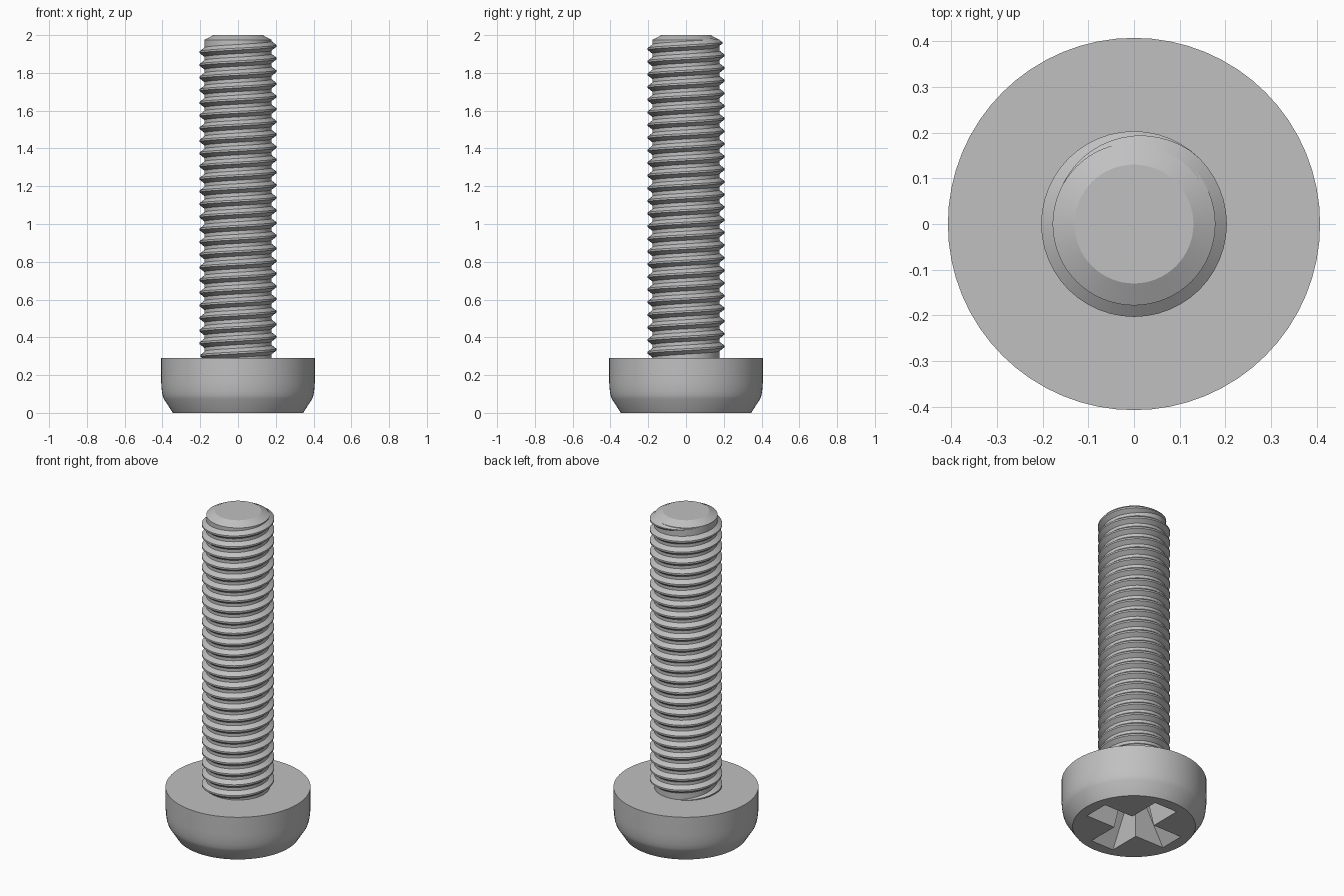
import bpy, bmesh, math
from mathutils import Vector

if "Cube" in bpy.data.objects:
    bpy.data.objects.remove(bpy.data.objects["Cube"], do_unlink=True)

steel = bpy.data.materials.new("grey_steel")
steel.use_nodes = True
grey = (0.53, 0.53, 0.53, 1)
steel.diffuse_color = grey
steel.node_tree.nodes["Principled BSDF"].inputs["Base Color"].default_value = grey


def make_object(name, bm):
    bmesh.ops.recalc_face_normals(bm, faces=bm.faces)
    mesh = bpy.data.meshes.new(name)
    bm.to_mesh(mesh)
    bm.free()
    mesh.materials.append(steel)
    obj = bpy.data.objects.new(name, mesh)
    bpy.context.collection.objects.link(obj)
    return obj


def select(obj):
    bpy.ops.object.select_all(action="DESELECT")
    obj.select_set(True)
    bpy.context.view_layer.objects.active = obj


def smooth(obj):
    select(obj)
    bpy.ops.object.shade_smooth_by_angle(angle=math.radians(25))


def skin(bm, rings):
    # Bridge successive closed rings and cap both ends
    n = len(rings[0])
    for a, b in zip(rings, rings[1:]):
        for i in range(n):
            j = (i + 1) % n
            bm.faces.new((a[i], a[j], b[j], b[i]))
    bm.faces.new(rings[0])
    bm.faces.new(rings[-1])


def lathe(name, profile, sides=64):
    bm = bmesh.new()
    rings = []
    for r, z in profile:
        angles = [math.tau * i / sides for i in range(sides)]
        rings.append([bm.verts.new((r * math.cos(a), r * math.sin(a), z)) for a in angles])
    skin(bm, rings)
    return make_object(name, bm)


def tapered_slot(name, outer, inner):
    # Each section is half length, half width, height
    bm = bmesh.new()
    corners = ((-1, -1), (1, -1), (1, 1), (-1, 1))
    rings = [[bm.verts.new((x * l, y * w, z)) for x, y in corners] for l, w, z in (outer, inner)]
    skin(bm, rings)
    return make_object(name, bm)


# Pan head with a rounded rim
head = lathe("head", [(0.345, 0), (0.393, 0.075), (0.399, 0.092), (0.403, 0.115),
                      (0.406, 0.145), (0.407, 0.18), (0.407, 0.29)])

# Cross recess in the underside of the head
for turn in (0, math.pi / 2):
    cutter = tapered_slot("recess_cutter", (0.285, 0.08, -0.01), (0.13, 0.05, 0.2))
    cutter.rotation_euler.z = turn
    cutter.hide_render = True
    bpy.context.view_layer.update()
    cut = head.modifiers.new("recess", "BOOLEAN")
    cut.operation = "DIFFERENCE"
    cut.solver = "EXACT"
    cut.object = cutter
    select(head)
    bpy.ops.object.modifier_apply(modifier=cut.name)
    bpy.data.objects.remove(cutter, do_unlink=True)
smooth(head)

# Shank core with a chamfered tip
CORE, CREST = 0.178, 0.203
smooth(lathe("shank", [(CORE, 0.28), (CORE, 1.975), (0.13, 2.0)]))

# Right-handed helical thread that fades out near the tip
PITCH, STEPS = 0.067, 48
END_ANGLE, END_Z = math.radians(150), 1.971
count = int((END_Z - 0.285) / PITCH * STEPS)
fade = STEPS * 100 / 360
bm = bmesh.new()
rings = []
for k in range(count, -1, -1):
    angle = END_ANGLE - math.tau * k / STEPS
    z = END_Z - PITCH * k / STEPS
    t = max(0.04, min(1, k / fade, (count - k) / fade))
    tip = CORE + (CREST - CORE) * t
    out = Vector((math.cos(angle), math.sin(angle), 0))
    section = ((CORE - 0.006, -0.029 * t), (tip, -0.005 * t), (tip, 0.005 * t), (CORE - 0.006, 0.029 * t))
    rings.append([bm.verts.new(out * r + Vector((0, 0, z + dz))) for r, dz in section])
skin(bm, rings)
smooth(make_object("thread", bm))
